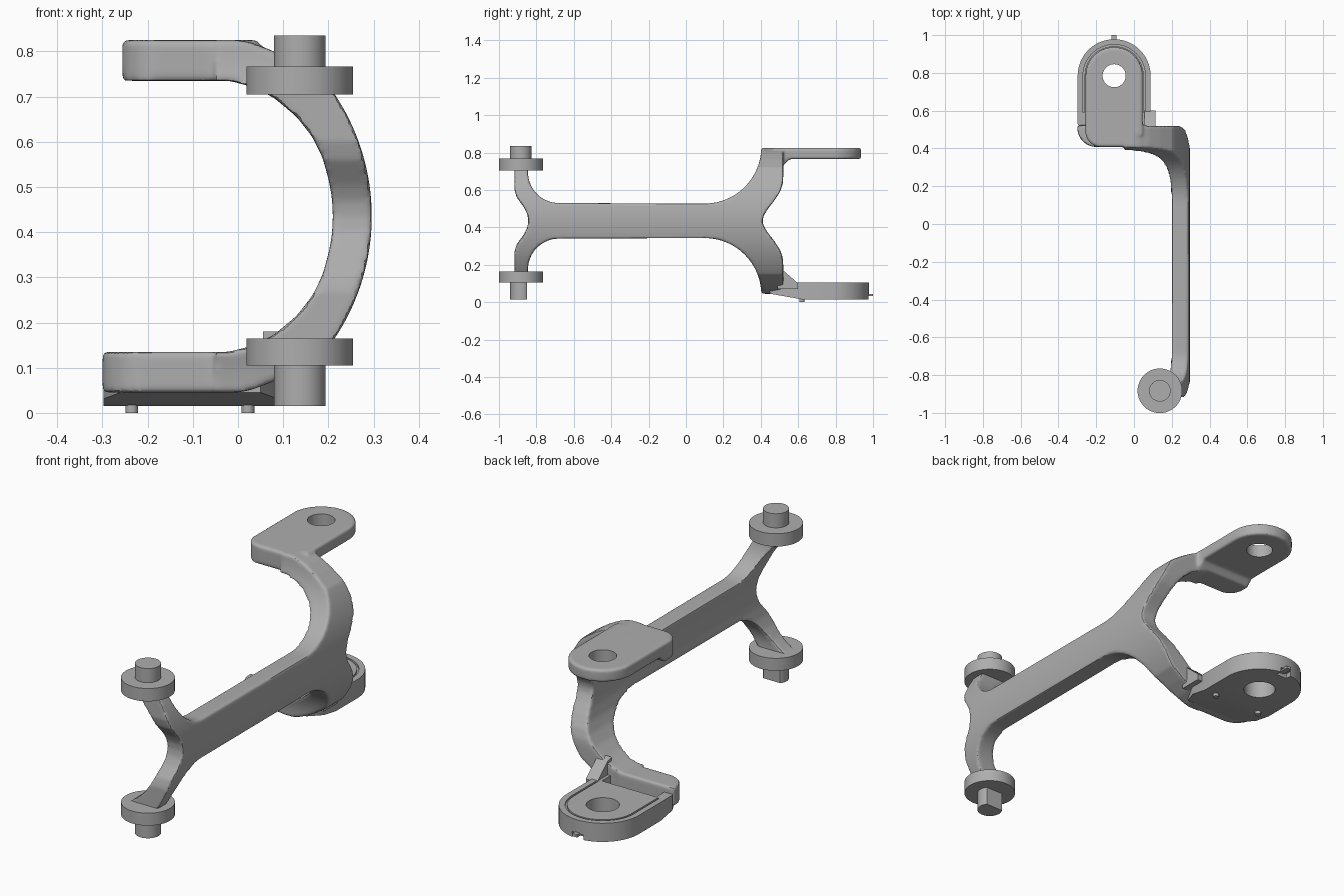
import bpy, bmesh, math

if "Cube" in bpy.data.objects:
    bpy.data.objects.remove(bpy.data.objects["Cube"], do_unlink=True)

grey = bpy.data.materials.new("plain grey")
grey.use_nodes = True
GREY = (0.42, 0.42, 0.42, 1)
grey.diffuse_color = GREY
grey.node_tree.nodes["Principled BSDF"].inputs["Base Color"].default_value = GREY
MID = 0.435          # height of the mirror plane
PAD_X, PAD_Y = -0.105, 0.785


def arc(cx, cy, r, start, end, n=16):
    angles = [math.radians(start + (end - start) * i / n) for i in range(n + 1)]
    return [(cx + r * math.cos(a), cy + r * math.sin(a)) for a in angles]


def circle(cx, cy, r, n=48):
    return arc(cx, cy, r, 0, 360, n)[:-1]


def mirrored(half):
    """Close an upper-half outline with its reflection below MID."""
    return half + [(u, 2 * MID - v) for u, v in reversed(half[1:-1])]


def prism(name, points, axis, low, high):
    """Extrude a flat outline along one axis."""
    place = {"x": lambda p, t: (t, p[0], p[1]),
             "y": lambda p, t: (p[0], t, p[1]),
             "z": lambda p, t: (p[0], p[1], t)}[axis]
    bm = bmesh.new()
    ends = [[bm.verts.new(place(p, t)) for p in points] for t in (low, high)]
    bm.faces.new(ends[0])
    bm.faces.new(ends[1])
    for i in range(len(points)):
        j = (i + 1) % len(points)
        bm.faces.new((ends[0][i], ends[0][j], ends[1][j], ends[1][i]))
    bmesh.ops.recalc_face_normals(bm, faces=bm.faces[:])
    mesh = bpy.data.meshes.new(name)
    bm.to_mesh(mesh)
    bm.free()
    mesh.materials.append(grey)
    ob = bpy.data.objects.new(name, mesh)
    bpy.context.collection.objects.link(ob)
    return ob


def box(name, x, y, z):
    return prism(name, [(x[0], y[0]), (x[1], y[0]), (x[1], y[1]), (x[0], y[1])], "z", *z)


def bake(ob):
    """Replace the mesh by its modified result."""
    bpy.context.view_layer.update()
    graph = bpy.context.evaluated_depsgraph_get()
    mesh = bpy.data.meshes.new_from_object(ob.evaluated_get(graph))
    ob.modifiers.clear()
    ob.data = mesh


def boolean(ob, tool, operation="DIFFERENCE"):
    mod = ob.modifiers.new("cut", "BOOLEAN")
    mod.operation, mod.object, mod.solver = operation, tool, "EXACT"
    bake(ob)
    bpy.data.objects.remove(tool, do_unlink=True)


def merge(ob, others):
    bm = bmesh.new()
    for part in [ob] + others:
        bm.from_mesh(part.data)
    bm.to_mesh(ob.data)
    bm.free()
    for part in others:
        bpy.data.objects.remove(part, do_unlink=True)


# Curved frame: front-view band crossed with the side silhouette
outer = arc(-0.19, MID, 0.486, 0, 36, 14)
outer += [(0.14, 0.765), (0.08, 0.80), (0.03, 0.819), (0, 0.825), (-0.05, 0.825)]
inner = [(-0.05, 0.735), (-0.02, 0.735), (0.03, 0.722), (0.08, 0.697), (0.13, 0.655),
         (0.165, 0.61), (0.187, 0.565), (0.201, 0.515), (0.208, 0.475), (0.21, MID)]
frame = prism("frame", mirrored(outer + inner), "y", -1, 0.7)

side = [(0.41, MID), (0.415, 0.462), (0.435, 0.495), (0.47, 0.54), (0.503, 0.59),
        (0.517, 0.63), (0.52, 0.66), (0.52, 0.9), (0.405, 0.9)]
side += arc(0.1, 0.83, 0.303, 0, -90) + arc(-0.68, 0.695, 0.165, -90, -180)
side += [(-0.845, 0.725), (-0.917, 0.725), (-0.917, 0.6), (-0.905, 0.56),
         (-0.865, 0.505), (-0.848, 0.47), (-0.843, MID)]
boolean(frame, prism("side_outline", mirrored(side), "x", -0.5, 0.5), "INTERSECT")


def end_block(name, left, radius, low, high):
    plan = arc(left + radius, 0.408 + radius, radius, 180, 270)
    return prism(name, plan + [(0, 0.408), (0, 0.523), (left, 0.523)], "z", low, high)


def arch(name, r, front, low, high):
    plan = arc(PAD_X, PAD_Y, r, 0, 180, 40)
    return prism(name, plan + [(PAD_X - r, front), (PAD_X + r, front)], "z", low, high)


# Upper mounting plate and both end blocks, blended into the frame
step = [(0.49, 0.735), (0.525, 0.735), (0.555, 0.767), (0.555, 0.785), (0.49, 0.785)]
merge(frame, [
    end_block("upper_block", -0.256, 0.08, 0.735, 0.825),
    end_block("lower_block", -0.300, 0.10, 0.045, 0.135),
    arch("upper_plate", 0.151, 0.47, 0.765, 0.825),
    prism("plate_step", step, "x", -0.255, 0.045)])
remesh = frame.modifiers.new("blend", "REMESH")
remesh.mode, remesh.voxel_size, remesh.use_smooth_shade = "VOXEL", 0.007, True
soften = frame.modifiers.new("soften", "SMOOTH")
soften.factor, soften.iterations = 0.5, 8
bake(frame)
boolean(frame, prism("hole", circle(PAD_X, PAD_Y, 0.061), "z", 0.6, 1))

# Lower tray with sloped underside
plan = arc(PAD_X, PAD_Y, 0.193, 0, 180, 40)
plan += [(-0.298, 0.53), (-0.26, 0.45), (0.05, 0.45), (0.088, 0.53)]
tray = prism("lower_tray", plan, "z", 0.015, 0.105)
boolean(tray, prism("slope", [(0.4, 0.054), (0.62, 0.015), (0.62, -0.1), (0.4, -0.1)],
                    "x", -0.5, 0.5))
boolean(tray, prism("hole", circle(PAD_X, PAD_Y, 0.073), "z", -0.1, 0.3))
boolean(tray, box("pocket", (-0.25, 0.04), (0.5, 0.585), (0.06, 0.2)))
boolean(tray, box("notch", (PAD_X - 0.03, PAD_X + 0.03), (0.945, 1.1), (-0.1, 0.04)))
groove = arch("groove", 0.165, 0.59, 0.096, 0.2)
boolean(groove, arch("groove_core", 0.156, 0.5, 0, 0.3))
boolean(tray, groove)

# Small tray details
box("back_tab", (PAD_X - 0.013, PAD_X + 0.013), (0.93, 1.0), (0.032, 0.045))
for label, x in (("right", -0.235), ("left", 0.022)):
    prism("foot_" + label, circle(x, 0.62, 0.014, 20), "z", 0, 0.025)

# Gusset between frame and tray
prism("gusset", [(0.49, 0.18), (0.52, 0.17), (0.6, 0.1), (0.6, 0.07), (0.49, 0.07)],
      "x", 0.055, 0.115)

# Front axles: collar and pin, the lower pin flattened at the back
AXLE = (0.137, -0.883)
for label, low, high in (("lower", 0.105, 0.165), ("upper", 0.705, 0.767)):
    prism(label + "_collar", circle(*AXLE, 0.118, 64), "z", low, high)
prism("upper_pin", circle(*AXLE, 0.057), "z", 0.75, 0.835)
prism("lower_pin", [(x, min(y, -0.85)) for x, y in circle(*AXLE, 0.057)],
      "z", 0.015, 0.12)

# Smooth curved surfaces, sharp corners
bpy.ops.object.select_all(action="DESELECT")
for ob in bpy.context.collection.objects:
    if ob.type == "MESH":
        ob.select_set(True)
        bpy.context.view_layer.objects.active = ob
bpy.ops.object.shade_smooth_by_angle(angle=math.radians(35))
